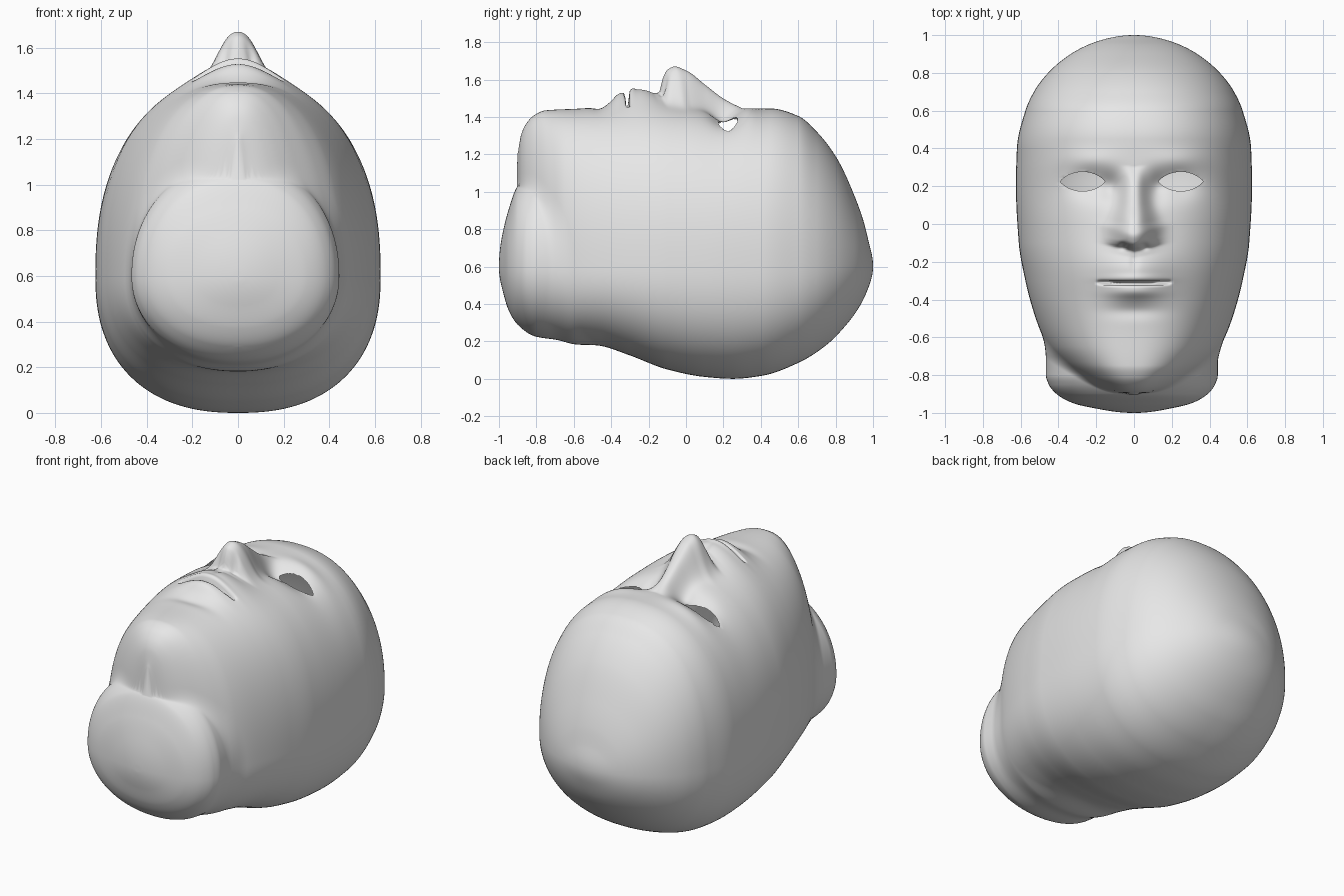
import bpy
import bmesh
from math import acos, cos, sin, pi, exp

RINGS, SEGMENTS = 400, 290
CENTRE_Z = 0.6

default_cube = bpy.data.objects.get("Cube")
if default_cube:
    bpy.data.objects.remove(default_cube, do_unlink=True)


def curve(points):
    """Smooth, overshoot-free curve of a value along the head's length."""
    keys = [acos(-y) for y, _ in points]
    values = [v for _, v in points]
    slopes = [(values[i + 1] - values[i]) / (keys[i + 1] - keys[i])
              for i in range(len(keys) - 1)]
    tangents = [slopes[0]]
    for a, b in zip(slopes, slopes[1:]):
        tangents.append(2 * a * b / (a + b) if a * b > 0 else 0)
    tangents.append(slopes[-1])

    def evaluate(y):
        k = acos(max(-1, min(1, -y)))
        if k <= keys[0]:
            return values[0]
        if k >= keys[-1]:
            return values[-1]
        i = max(j for j in range(len(keys) - 1) if keys[j] <= k)
        span = keys[i + 1] - keys[i]
        t = (k - keys[i]) / span
        s = 1 - t
        return (values[i] * (1 + 2 * t) * s * s
                + values[i + 1] * t * t * (3 - 2 * t)
                + span * s * t * (tangents[i] * s - tangents[i + 1] * t))
    return evaluate


def fade(start, end, value):
    t = max(0, min(1, (value - start) / (end - start)))
    return t * t * (3 - 2 * t)


def bump(x, y, cx, cy, sx, sy):
    return exp(-((x - cx) / sx) ** 2 - ((y - cy) / sy) ** 2)


# Outlines of the head and neck along y
face_top = curve([(-.9, 1.2), (-.88, 1.31), (-.85, 1.37), (-.81, 1.41),
                  (-.75, 1.435), (-.55, 1.445), (-.4, 1.455), (-.2, 1.47),
                  (0, 1.46), (.2, 1.44), (.32, 1.445), (.45, 1.445), (.6, 1.405),
                  (.7, 1.32), (.8, 1.19), (.9, .98), (.95, .84), (.98, .72), (1, .6)])
underside = curve([(-1, .6), (-.98, .47), (-.95, .37), (-.9, .29), (-.8, .225),
                   (-.6, .2), (-.45, .175), (-.3, .125), (-.1, .05), (.1, .01),
                   (.25, 0), (.4, .015), (.6, .085), (.75, .18), (.85, .28),
                   (.93, .39), (.98, .5), (1, .6)])
head_width = curve([(-.9, .04), (-.89, .12), (-.87, .185), (-.84, .245), (-.8, .305),
                    (-.73, .39), (-.65, .455), (-.5, .52), (-.3, .575), (-.1, .61),
                    (.2, .625), (.4, .62), (.6, .575), (.7, .53), (.8, .455),
                    (.9, .335), (.95, .24), (.98, .15), (1, 0)])
neck_width = curve([(-1, 0), (-.98, .18), (-.95, .31), (-.9, .4), (-.85, .44),
                    (-.8, .455), (-.7, .455), (-.6, .435), (-.4, .38), (-.2, .3)])
neck_top = curve([(-1, .6), (-.98, .78), (-.95, .9), (-.9, 1.03), (-.8, 1.1), (-.2, 1.15)])

# Nose ridge height and half width along y
nose_height = curve([(-.18, 0), (-.145, .02), (-.125, .1), (-.1, .16), (-.05, .195),
                     (0, .185), (.1, .125), (.2, .06), (.3, 0)])
nose_width = curve([(-.15, .11), (-.05, .11), (0, .095), (.1, .07), (.2, .055), (.3, .05)])


def features(x, y):
    """Height of nose, lips and eye sockets over the plain face."""
    ax = abs(x)
    if y < -.8 or y > .6 or ax > .55:
        return 0
    z = 0
    ny = y - .2 * ax
    if ax < .3 and -.2 < ny < .32:
        z += nose_height(ny) * exp(-(ax / nose_width(ny)) ** 2.5)
    z -= .035 * bump(ax, y, .055, -.115, .02, .016)           # nostrils
    z += .08 * bump(ax, y, 0, -.25, .19, .14)                 # muzzle
    z += .022 * bump(ax, y, 0, -.362, .13, .034)              # lower lip
    z += .012 * bump(ax, y, 0, -.288, .14, .02)               # upper lip
    z -= .008 * bump(ax, y, 0, -.2, .022, .05)                # philtrum
    z -= .015 * bump(ax, y, 0, -.46, .14, .04)                # fold above chin
    if ax < .2:                                               # mouth slit
        z -= .1 * (1 - (ax / .2) ** 4) * exp(-((y + .315 - .2 * ax * ax) / .008) ** 2)
    z -= .045 * bump(ax, y, .21, .21, .12, .075)              # eye sockets
    z -= .03 * bump(ax, y, .12, .19, .05, .07)                # inner eye corners
    z += .012 * bump(ax, y, .24, .34, .14, .05)               # brow
    return z


def radius(c, s, half_width, height, power):
    """Polar radius of a superellipse."""
    if half_width < 1e-5 or height < 1e-5:
        return 0
    return ((abs(c) / half_width) ** power + (abs(s) / height) ** power) ** (-1 / power)


def blend_max(a, b, soft=.06):
    h = max(soft - abs(a - b), 0) / soft
    return max(a, b) + h * h * soft / 4


# Ring directions, packed more closely across the face
directions = []
for j in range(SEGMENTS):
    u = 2 * pi * j / SEGMENTS
    a = u - .6 * sin(u)
    directions.append((sin(a), cos(a)))


def ring(y):
    low = CENTRE_Z - underside(y)
    high = face_top(y) - CENTRE_Z
    wide, neck = head_width(y), neck_width(y)
    neck_high = neck_top(y) - CENTRE_Z
    power = 2.35 - .35 * fade(.5, 1, y)
    head_low = low * (1 - .15 * fade(-.6, -.75, y))
    neck_scale = .75 + .25 * fade(-.3, -.6, y)
    for c, s in directions:
        r = radius(c, s, wide, high if s > 0 else head_low, power) if y > -.902 else 0
        if y < -.2:
            side = neck * (1.025 if c < 0 else .975)
            rn = neck_scale * radius(c, s, side, neck_high if s > 0 else low, 2.1)
            r = blend_max(r, rn)
        x, z = r * c, CENTRE_Z + r * s
        if s > 0:
            z += features(x, y) * fade(.95, 1.2, z)
        yield x, y, z


# Head surface, lofted from neck to crown
bm = bmesh.new()
loops = []
for i in range(1, RINGS):
    loops.append([bm.verts.new(p) for p in ring(-cos(pi * i / RINGS))])
for one, two in zip(loops, loops[1:]):
    for j in range(SEGMENTS):
        k = (j + 1) % SEGMENTS
        bm.faces.new((one[j], one[k], two[k], two[j]))
for y, loop in ((-1, loops[0]), (1, loops[-1])):
    pole = bm.verts.new((0, y, CENTRE_Z))
    for j in range(SEGMENTS):
        bm.faces.new((loop[j], pole, loop[(j + 1) % SEGMENTS]))
bmesh.ops.recalc_face_normals(bm, faces=bm.faces)


# Open almond eye holes with clean rims
def almond(co, cx):
    u = (co.x - cx) / .118
    v = (co.y - .225) / .051
    return u, v, u * u + abs(v) ** 1.25


for cx in (-.272, .248):
    inside = [f for f in bm.faces
              if f.calc_center_median().z > 1 and almond(f.calc_center_median(), cx)[2] < 1]
    bmesh.ops.delete(bm, geom=inside, context='FACES')
    for v in bm.verts:
        if v.is_boundary and abs(v.co.x - cx) < .17:
            for _ in range(8):
                a, b, f = almond(v.co, cx)
                scale = f ** -.6
                v.co.x = cx + a * scale * .118
                v.co.y = .225 + b * scale * .051

for face in bm.faces:
    face.smooth = True

mesh = bpy.data.meshes.new("head")
bm.to_mesh(mesh)
bm.free()
head = bpy.data.objects.new("head", mesh)
bpy.context.scene.collection.objects.link(head)

# Plain grey material
grey = bpy.data.materials.new("plain_grey")
grey.use_nodes = True
colour = (.8, .8, .8, 1)
grey.diffuse_color = colour
grey.node_tree.nodes["Principled BSDF"].inputs["Base Color"].default_value = colour
mesh.materials.append(grey)
